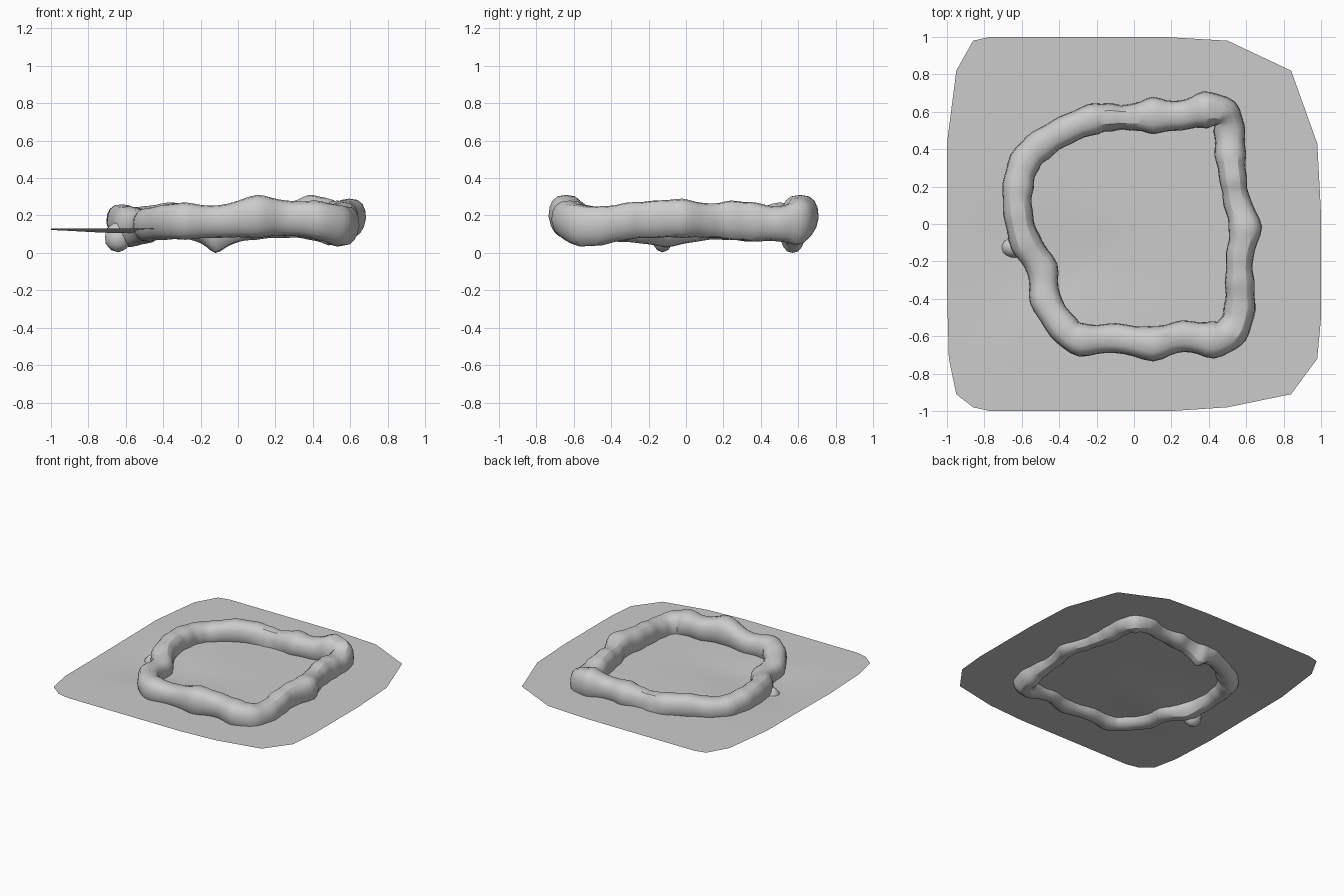
import bpy, bmesh, math
from mathutils import Vector

if "Cube" in bpy.data.objects:
    bpy.data.objects.remove(bpy.data.objects["Cube"])


def finish(bm, name):
    bmesh.ops.recalc_face_normals(bm, faces=bm.faces)
    me = bpy.data.meshes.new(name)
    bm.to_mesh(me)
    bm.free()
    ob = bpy.data.objects.new(name, me)
    bpy.context.collection.objects.link(ob)
    bpy.ops.object.select_all(action='DESELECT')
    ob.select_set(True)
    bpy.context.view_layer.objects.active = ob
    bpy.ops.object.shade_smooth_by_angle(angle=math.radians(30))
    return ob


# Ground sheet: outline filled with concentric loops, with a slight dip at the left
outline = [(-.77, 1), (-.86, .98), (-.95, .82), (-1, .43), (-1, 0), (-1, -.35), (-.99, -.72),
           (-.95, -.91), (-.86, -.98), (-.77, -1), (-.3, -1), (.2, -1), (.5, -.98), (.84, -.91),
           (.98, -.72), (1, -.5), (1, -.2), (1, .05), (.98, .43), (.84, .82), (.5, .98),
           (.16, 1), (-.3, 1)]


def ground_z(x, y):
    return .13 - .025 * math.exp(-((x + .55) / .5) ** 2 - ((y + .22) / .2) ** 2)


bm = bmesh.new()
loops = []
for k in range(12, 0, -1):
    s = k / 12
    loops.append([bm.verts.new((x * s, y * s, ground_z(x * s, y * s))) for x, y in outline])
n = len(outline)
for a, b in zip(loops, loops[1:]):
    for i in range(n):
        j = (i + 1) % n
        bm.faces.new((a[i], a[j], b[j], b[i]))
bm.faces.new(loops[-1])
sheet = finish(bm, "ground_sheet")
if sheet.data.polygons[0].normal.z < 0:
    sheet.data.flip_normals()

# Lumpy ring: x, y, half width, bottom, top along the centre line
knots = [(.38, .61, .1, .07, .31), (.25, .58, .08, .08, .265), (.1, .58, .1, .07, .27),
         (-.02, .57, .07, .05, .25), (-.12, .57, .075, .0, .25), (-.22, .56, .085, .06, .26),
         (-.37, .5, .08, .08, .27), (-.5, .42, .085, .07, .25), (-.585, .33, .085, .06, .25),
         (-.62, .2, .085, .07, .26), (-.62, .06, .08, .06, .26), (-.58, -.1, .085, .03, .25),
         (-.49, -.24, .085, .05, .23), (-.475, -.4, .085, .06, .24), (-.38, -.55, .085, .07, .26),
         (-.28, -.62, .09, .07, .27), (-.1, -.61, .08, .08, .255), (.1, -.64, .095, .08, .31),
         (.26, -.6, .085, .09, .28), (.42, -.62, .1, .07, .28), (.525, -.57, .09, .035, .26),
         (.565, -.45, .085, .04, .25), (.565, -.31, .08, .07, .27), (.565, -.17, .075, .08, .28),
         (.595, -.02, .09, .08, .29), (.55, .12, .075, .08, .265), (.53, .24, .075, .07, .28),
         (.515, .37, .085, .06, .27), (.51, .5, .085, .06, .25), (.485, .59, .085, .04, .29)]
SUB, SIDES = 4, 16


def sample(i, t):
    p = [knots[(i + d) % len(knots)] for d in (-1, 0, 1, 2)]
    return [.5 * (2 * b + (c - a) * t + (2 * a - 5 * b + 4 * c - d) * t * t
            + (3 * b - a - 3 * c + d) * t ** 3) for a, b, c, d in zip(*p)]


stations = [(sample(i, k / SUB), 1 - .08 * math.sin(math.pi * k / SUB) ** 2)
            for i in range(len(knots)) for k in range(SUB)]
bm = bmesh.new()
rings = []
m = len(stations)
for i, ((x, y, w, lo, hi), pinch) in enumerate(stations):
    p, q = stations[(i - 3) % m][0], stations[(i + 3) % m][0]
    side = Vector((q[1] - p[1], p[0] - q[0], 0)).normalized()
    mid, half = (lo + hi) / 2, (hi - lo) / 2 * (1 + pinch) / 2
    ring = []
    for k in range(SIDES):
        a = math.tau * k / SIDES
        c, s = math.cos(a), math.sin(a)
        u = math.copysign(abs(c) ** .75, c) * w * pinch
        v = math.copysign(abs(s) ** .85, s) * half
        if s < 0:
            u *= 1 + .2 * s
        ring.append(bm.verts.new(Vector((x, y, mid + v)) + side * u))
    rings.append(ring)
for i in range(m):
    a, b = rings[i], rings[(i + 1) % m]
    for k in range(SIDES):
        j = (k + 1) % SIDES
        bm.faces.new((a[k], a[j], b[j], b[k]))
finish(bm, "lumpy_ring")

# Small lump hanging off the left side of the ring
bm = bmesh.new()
bmesh.ops.create_icosphere(bm, subdivisions=2, radius=1)
for v in bm.verts:
    v.co = Vector((-.64 + v.co.x * .075, -.125 + v.co.y * .06, .085 + v.co.z * .082))
finish(bm, "side_lump")
